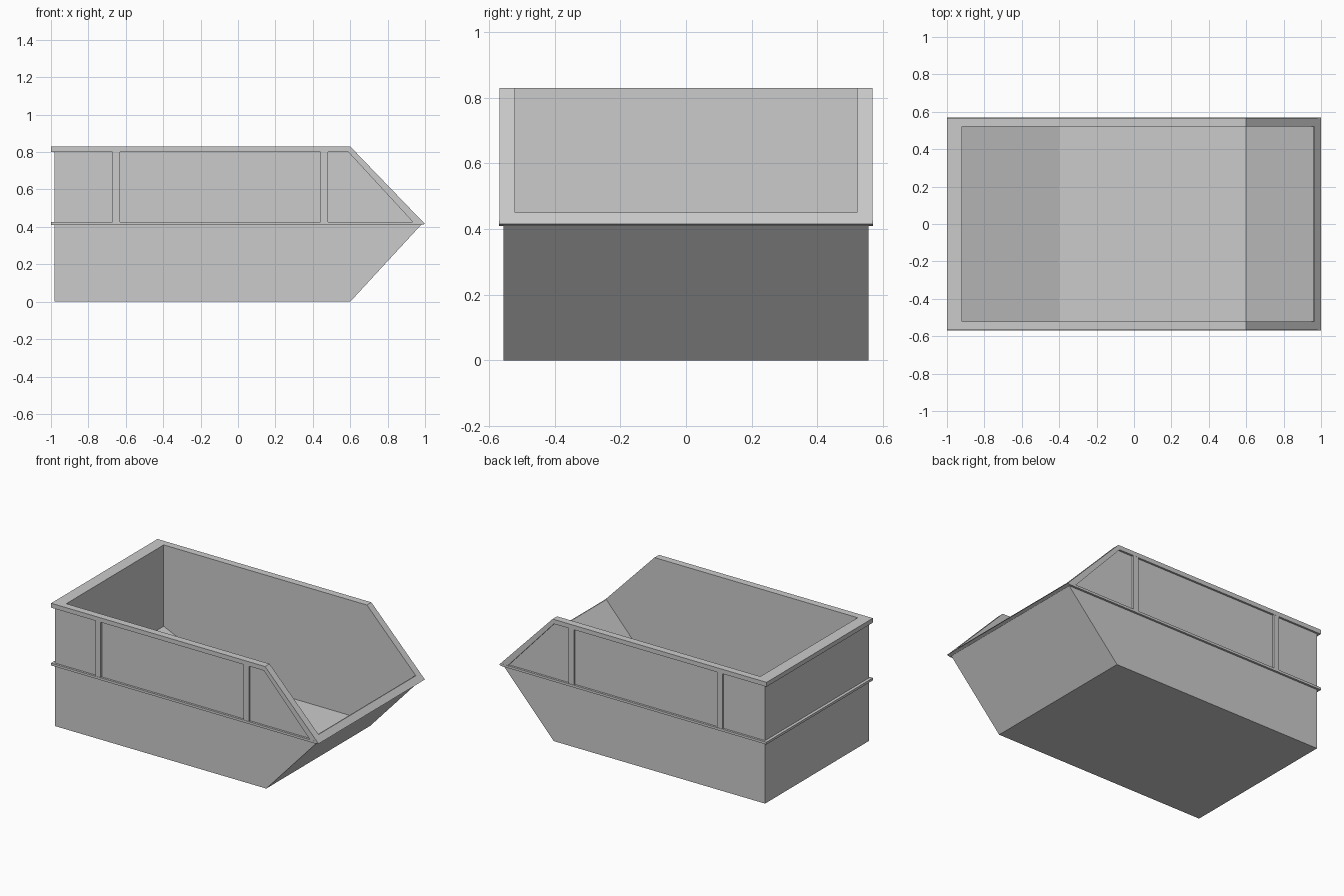
import bpy, bmesh

if "Cube" in bpy.data.objects:
    bpy.data.objects.remove(bpy.data.objects["Cube"])

BODY_Y, RIM_Y, INNER_Y = 0.555, 0.568, 0.52


def prism(name, profile, y0, y1):
    """Extrude an (x, z) profile from y0 to y1."""
    bm = bmesh.new()
    face = bm.faces.new([bm.verts.new((x, y0, z)) for x, z in profile])
    ext = bmesh.ops.extrude_face_region(bm, geom=[face])
    verts = [v for v in ext["geom"] if isinstance(v, bmesh.types.BMVert)]
    bmesh.ops.translate(bm, verts=verts, vec=(0, y1 - y0, 0))
    bmesh.ops.recalc_face_normals(bm, faces=bm.faces)
    mesh = bpy.data.meshes.new(name)
    bm.to_mesh(mesh)
    bm.free()
    obj = bpy.data.objects.new(name, mesh)
    bpy.context.collection.objects.link(obj)
    return obj


def cut(obj, cutter):
    mod = obj.modifiers.new("hollow", "BOOLEAN")
    mod.operation = "DIFFERENCE"
    mod.solver = "EXACT"
    mod.object = cutter
    cutter.hide_render = True
    cutter.hide_viewport = True


# Cavity: upright back wall, sloping rear floor, flat floor, sloping front
cavity = prism("cavity_cutter",
               [(-0.92, 0.28), (-0.4, 0.05), (0.6, 0.05), (0.96, 0.45),
                (1.2, 0.45), (1.2, 1.0), (-0.92, 1.0)], -INNER_Y, INNER_Y)

# Main container hull
hull = prism("container_hull",
             [(-0.98, 0), (0.6, 0), (0.98, 0.412), (0.945, 0.415),
              (0.59, 0.80), (-0.98, 0.80)], -BODY_Y, BODY_Y)
cut(hull, cavity)

# Rim around the opening, following the sloped front
rim = prism("top_rim",
            [(-1, 0.80), (-1, 0.83), (0.6, 0.83), (1.0, 0.415),
             (0.945, 0.415), (0.59, 0.80)], -RIM_Y, RIM_Y)
cut(rim, cavity)

# Thin band around the middle
band_hole = prism("band_cutter",
                  [(-0.96, 0.3), (0.95, 0.3), (0.95, 0.6), (-0.96, 0.6)],
                  -0.54, 0.54)
band = prism("middle_band",
             [(-1, 0.41), (0.98, 0.41), (1.0, 0.416), (0.985, 0.426), (-1, 0.426)],
             -RIM_Y - 0.001, RIM_Y + 0.001)
cut(band, band_hole)

# Upright stiffeners, two per side
for side, s in (("front", -1), ("back", 1)):
    for end, x in (("rear", -0.65), ("fore", 0.46)):
        prism(f"{side}_{end}_stiffener",
              [(x - 0.02, 0.42), (x + 0.02, 0.42), (x + 0.02, 0.805), (x - 0.02, 0.805)],
              s * 0.545, s * 0.567)
